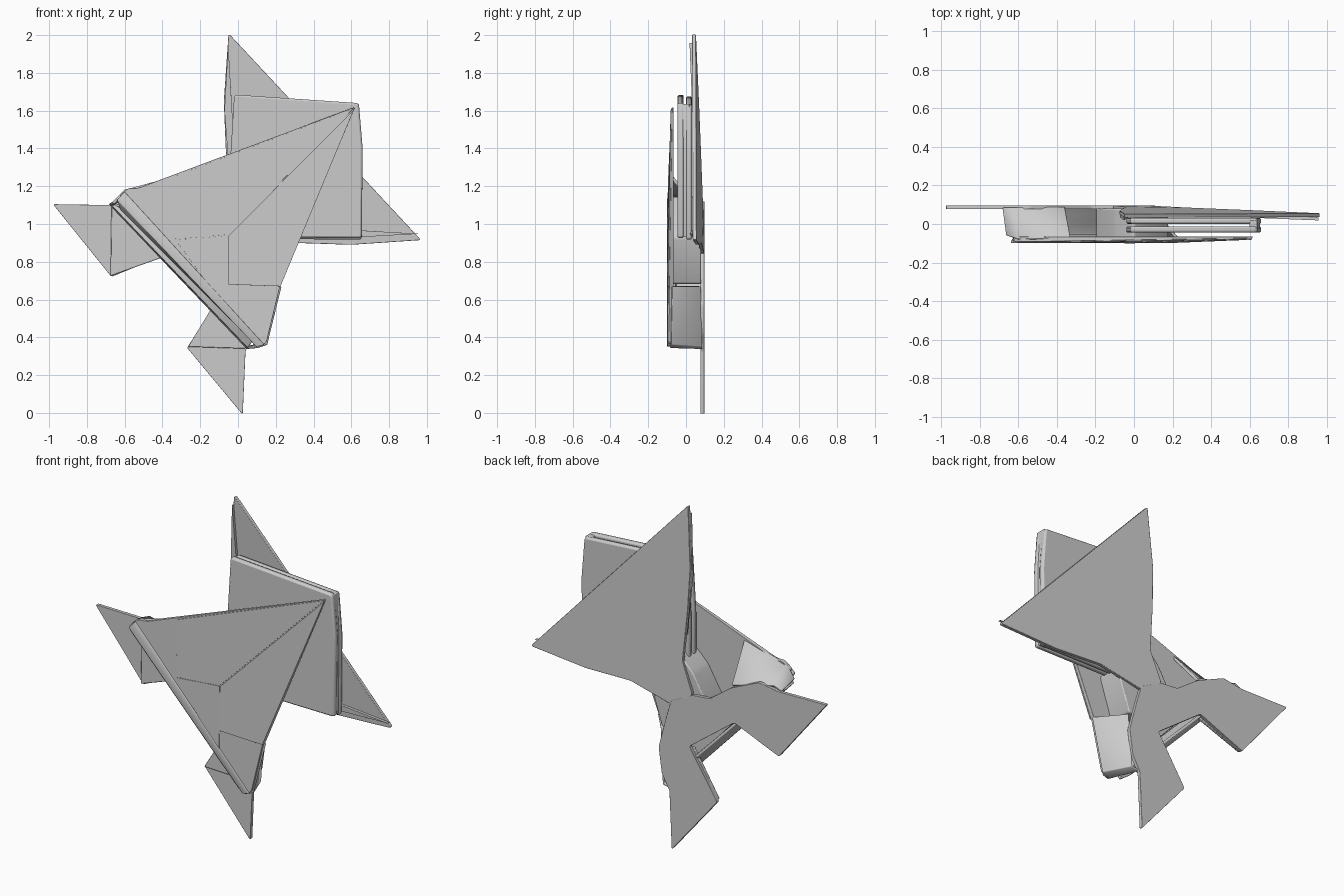
import bpy, bmesh, math

if "Cube" in bpy.data.objects:
    bpy.data.objects.remove(bpy.data.objects["Cube"])

paper = bpy.data.materials.new("grey paper")
paper.use_nodes = True
GREY = (0.6, 0.6, 0.6, 1)
paper.diffuse_color = GREY
paper.node_tree.nodes["Principled BSDF"].inputs["Base Color"].default_value = GREY


def finish(name, bm):
    """Turn a bmesh into a softly shaded paper object."""
    bmesh.ops.recalc_face_normals(bm, faces=bm.faces)
    mesh = bpy.data.meshes.new(name)
    bm.to_mesh(mesh)
    bm.free()
    mesh.materials.append(paper)
    obj = bpy.data.objects.new(name, mesh)
    bpy.context.collection.objects.link(obj)
    return obj


def shade(obj, bevel):
    if bevel:
        mod = obj.modifiers.new("soft edge", 'BEVEL')
        mod.width, mod.segments, mod.limit_method = bevel, 2, 'ANGLE'
        mod.angle_limit = math.radians(50)
    bpy.ops.object.select_all(action='DESELECT')
    obj.select_set(True)
    bpy.context.view_layer.objects.active = obj
    bpy.ops.object.shade_smooth_by_angle(angle=math.radians(35))


def plate(name, outline, front, back, radius=0.015, bevel=0.006):
    """Paper layer from an x-z outline; front and back give its depth."""
    bm = bmesh.new()
    bm.faces.new([bm.verts.new((x, 0, z)) for x, z in outline])
    if radius:
        bmesh.ops.bevel(bm, geom=bm.verts[:], offset=radius, segments=3,
                        profile=0.5, affect='VERTICES')
    near = bm.verts[:]
    result = bmesh.ops.extrude_face_region(bm, geom=bm.faces[:], use_keep_orig=True)
    far = [v for v in result["geom"] if isinstance(v, bmesh.types.BMVert)]
    for verts, depth in ((near, front), (far, back)):
        for v in verts:
            v.co.y = depth(v.co.x, v.co.z) if callable(depth) else depth
    shade(finish(name, bm), bevel)


def ribbon(name, rows, thickness=0.016):
    """Folded strip through rows of 3D points."""
    bm = bmesh.new()
    grid = [[bm.verts.new(p) for p in row] for row in rows]
    for a, b in zip(grid, grid[1:]):
        for i in range(len(a) - 1):
            bm.faces.new((a[i], a[i + 1], b[i + 1], b[i]))
    obj = finish(name, bm)
    mod = obj.modifiers.new("paper", 'SOLIDIFY')
    mod.thickness, mod.offset = thickness, 0
    shade(obj, 0.004)


def flip(points):
    """Mirror across the diagonal fold axis."""
    return [(p[-1] - 1, *p[1:-1], p[0] + 1) for p in points]


def sheet_back(x, z):
    return 0.097 - 0.042 * max(0, x + z - 0.9)


def sheet_front(x, z):
    return sheet_back(x, z) - 0.02


def kite_front(x, z):
    return -0.093 + 0.012 * max(0, x + z - 0.6)


# Rear sheet: tail triangle, then the body with its two pointed feet
plate("tail", [(-0.05, 2.01), (0.97, 0.915), (0.6, 0.89), (0.3, 0.9), (0.03, 0.84),
               (-0.11, 0.93), (-0.04, 1.11), (-0.065, 1.4), (-0.075, 1.65)],
      sheet_front, sheet_back)
plate("rear_body", [(0.03, 0.86), (0.06, 0.76), (0.11, 0.57), (0.09, 0.42), (0.04, 0.33),
                    (0.025, -0.01), (-0.27, 0.345), (-0.09, 0.625), (-0.38, 0.84),
                    (-0.67, 0.72), (-0.98, 1.105), (-0.67, 1.1), (-0.54, 1.12),
                    (-0.36, 1.04), (-0.22, 0.94), (-0.11, 0.93)],
      sheet_front, sheet_back, radius=0.01)

# Second paper layers on the feet and along the tail edges
foot = [(-0.265, 0.35), (0.04, 0.34), (0.09, 0.5), (-0.1, 0.62)]
arm = [(-0.675, 0.725), (-0.67, 1.1), (-0.45, 1.06), (-0.38, 0.83)]
for name, outline in (("lower_foot_fold", foot), ("side_foot_fold", arm)):
    plate(name, outline, 0.062, 0.08, radius=0.008, bevel=0.004)
edge = [(-0.052, 1.96), (-0.072, 1.6), (-0.045, 1.25), (0.0, 1.25), (-0.03, 1.58)]
for name, outline in (("tail_top_fold", edge), ("tail_lower_fold", flip(edge))):
    plate(name, outline, lambda x, z: sheet_front(x, z) - 0.016, sheet_front,
          radius=0.004, bevel=0.003)

# Middle pocket: two layers joined by a fold on the outer side
pocket = [(-0.02, 1.685), (0.64, 1.64), (0.66, 1.4), (0.655, 0.925),
          (0.1, 0.93), (-0.04, 1.1), (-0.04, 1.36)]
plate("pocket_front", pocket, -0.045, -0.012, bevel=0.01)
plate("pocket_back", [(x, z - 0.008) for x, z in pocket], 0.0, 0.032, bevel=0.01)
plate("pocket_fold", [(0.6, 1.635), (0.64, 1.635), (0.655, 1.4), (0.65, 0.93), (0.6, 0.93)],
      -0.03, 0.02, radius=0.005)

# Inner neck tying the layers together
plate("neck", [(-0.1, 1.05), (0.0, 1.15), (0.18, 0.93), (0.1, 0.68), (-0.05, 0.7), (-0.2, 0.88)],
      -0.07, 0.08)

# Front kite with a raised flap on each side of the crease
plate("front_kite", [(-0.63, 1.15), (-0.58, 1.19), (-0.53, 1.19), (0.62, 1.62),
                     (0.22, 0.66), (0.15, 0.37), (0.1, 0.35)],
      kite_front, -0.066, radius=0.012)
upper = [(0.612, 1.612), (-0.33, 1.255), (-0.33, 0.92), (-0.05, 0.945)]
lower = [(0.614, 1.606), (-0.05, 0.938), (-0.05, 0.68), (0.225, 0.67)]
for name, outline, rise in (("upper_flap", upper, 0.005), ("lower_flap", lower, 0.008)):
    plate(name, outline, lambda x, z: kite_front(x, z) - rise, kite_front,
          radius=0.003, bevel=0.002)
plate("corner_flap", [(-0.33, 0.915), (-0.055, 0.938), (-0.055, 0.54)],
      lambda x, z: kite_front(x, z) - 0.003, kite_front, radius=0.003, bevel=0.001)

# Pleated spine wrapping from the kite to the rear sheet
ribbon("spine", [
    [(-0.6, -0.09, 1.17), (0.14, -0.09, 0.36)],
    [(-0.64, -0.092, 1.13), (0.1, -0.092, 0.35)],
    [(-0.62, -0.06, 1.08), (0.08, -0.06, 0.385)],
    [(-0.66, -0.055, 1.1), (0.055, -0.055, 0.35)],
    [(-0.66, 0.02, 1.09), (0.05, 0.02, 0.345)],
    [(-0.63, 0.085, 1.09), (0.055, 0.085, 0.385)]])

# Closed ends of the spine
end = [(0.1, -0.085, 0.35), (0.15, -0.08, 0.365), (0.225, -0.075, 0.67)]
end_rear = [(0.04, 0.085, 0.345), (0.085, 0.085, 0.355), (0.1, 0.075, 0.67)]
side = [(-0.66, -0.06, 1.11), (-0.6, -0.08, 1.175), (-0.33, -0.075, 1.25)]
side_rear = [(-0.68, 0.085, 1.1), (-0.63, 0.085, 1.12), (-0.36, 0.085, 1.05)]
ribbon("lower_end_wall", [end, end_rear])
ribbon("side_end_wall", [side, side_rear])
